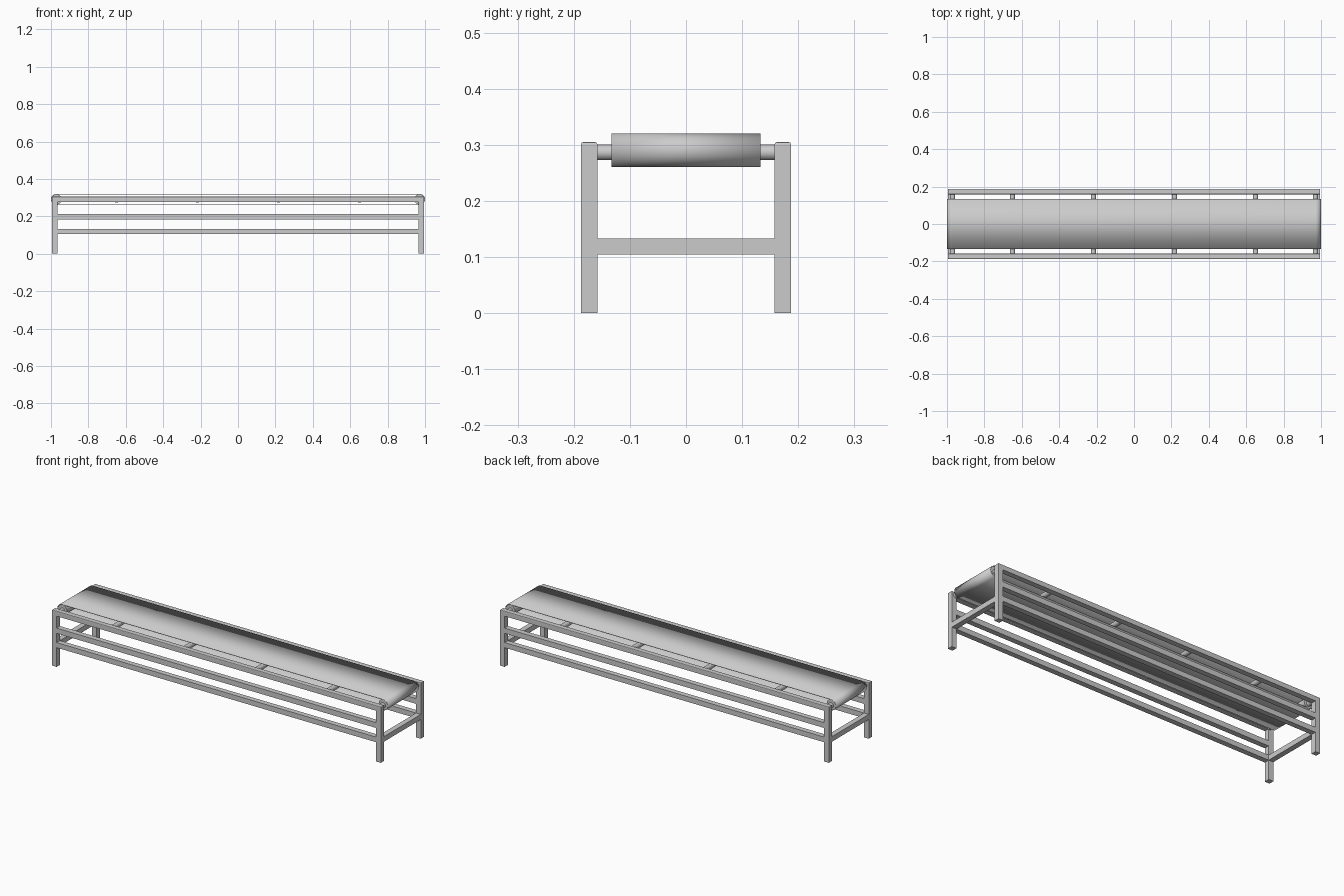
import bpy, bmesh, math

if "Cube" in bpy.data.objects:
    bpy.data.objects.remove(bpy.data.objects["Cube"])

HX, Y_IN, Y_OUT, W = 0.995, 0.158, 0.187, 0.029
Y_MID = (Y_IN + Y_OUT) / 2


def box(name, lo, hi, bevel_top=False):
    bm = bmesh.new()
    bmesh.ops.create_cube(bm, size=1)
    for v in bm.verts:
        v.co = [lo[i] + (v.co[i] + 0.5) * (hi[i] - lo[i]) for i in range(3)]
    if bevel_top:
        # round only the upper edges along the length
        edges = [e for e in bm.edges if all(v.co.z > hi[2] - 1e-5 for v in e.verts)]
        bmesh.ops.bevel(bm, geom=edges, offset=0.004, segments=2, affect='EDGES', profile=0.5)
    me = bpy.data.meshes.new(name)
    bm.to_mesh(me)
    bm.free()
    ob = bpy.data.objects.new(name, me)
    bpy.context.collection.objects.link(ob)
    return ob


def smooth(ob):
    bpy.ops.object.select_all(action='DESELECT')
    ob.select_set(True)
    bpy.context.view_layer.objects.active = ob
    bpy.ops.object.shade_smooth_by_angle(angle=math.radians(35))


def rod(name, x, z, r, length):
    bpy.ops.mesh.primitive_cylinder_add(vertices=32, radius=r, depth=length,
                                        location=(x, 0, z), rotation=(math.pi / 2, 0, 0))
    ob = bpy.context.object
    ob.name = name
    smooth(ob)


# Side frames: legs and three long rails
for side, s in (("front", -1), ("back", 1)):
    y0, y1 = sorted((s * Y_IN, s * Y_OUT))
    box(f"{side}_top_rail", (-HX, y0, 0.277), (HX, y1, 0.305), True)
    for end, e in (("left", -1), ("right", 1)):
        x0, x1 = sorted((e * HX, e * (HX - W)))
        box(f"{side}_{end}_leg", (x0, y0, 0), (x1, y1, 0.277))
    for label, z0, z1 in (("middle", 0.183, 0.212), ("lower", 0.105, 0.133)):
        box(f"{side}_{label}_rail", (-HX + W, y0, z0), (HX - W, y1, z1))

# End crossbars
for end, e in (("left", -1), ("right", 1)):
    x0, x1 = sorted((e * HX, e * (HX - W)))
    box(f"{end}_crossbar", (x0, -Y_IN, 0.105), (x1, Y_IN, 0.133))

# Roller shafts, with full rollers at the two ends
for i, x in enumerate((-0.97, -0.65, -0.217, 0.217, 0.65, 0.97)):
    rod(f"shaft_{i + 1}", x, 0.2865, 0.0138, 2 * Y_IN)
for end, x in (("left", -0.97), ("right", 0.97)):
    rod(f"{end}_roller", x, 0.2905, 0.0268, 0.262)

# Belt: thin closed loop around the end rollers
R, CX, CZ, N = 0.0297, 0.9703, 0.2905, 20
bm = bmesh.new()
profile = []
for c, start in ((CX, -math.pi / 2), (-CX, math.pi / 2)):
    for k in range(N + 1):
        a = start + math.pi * k / N
        profile.append((c + R * math.cos(a), CZ + R * math.sin(a)))
rows = [[bm.verts.new((x, y, z)) for x, z in profile] for y in (-0.133, 0.133)]
n = len(profile)
for k in range(n):
    j = (k + 1) % n
    bm.faces.new((rows[0][k], rows[0][j], rows[1][j], rows[1][k]))
bmesh.ops.recalc_face_normals(bm, faces=bm.faces)
me = bpy.data.meshes.new("belt")
bm.to_mesh(me)
bm.free()
# make the normals face outward from the loop
if me.polygons[0].normal.z > 0:
    me.flip_normals()
belt = bpy.data.objects.new("belt", me)
bpy.context.collection.objects.link(belt)
smooth(belt)
mod = belt.modifiers.new("thickness", 'SOLIDIFY')
mod.thickness = 0.003
mod.offset = -1
